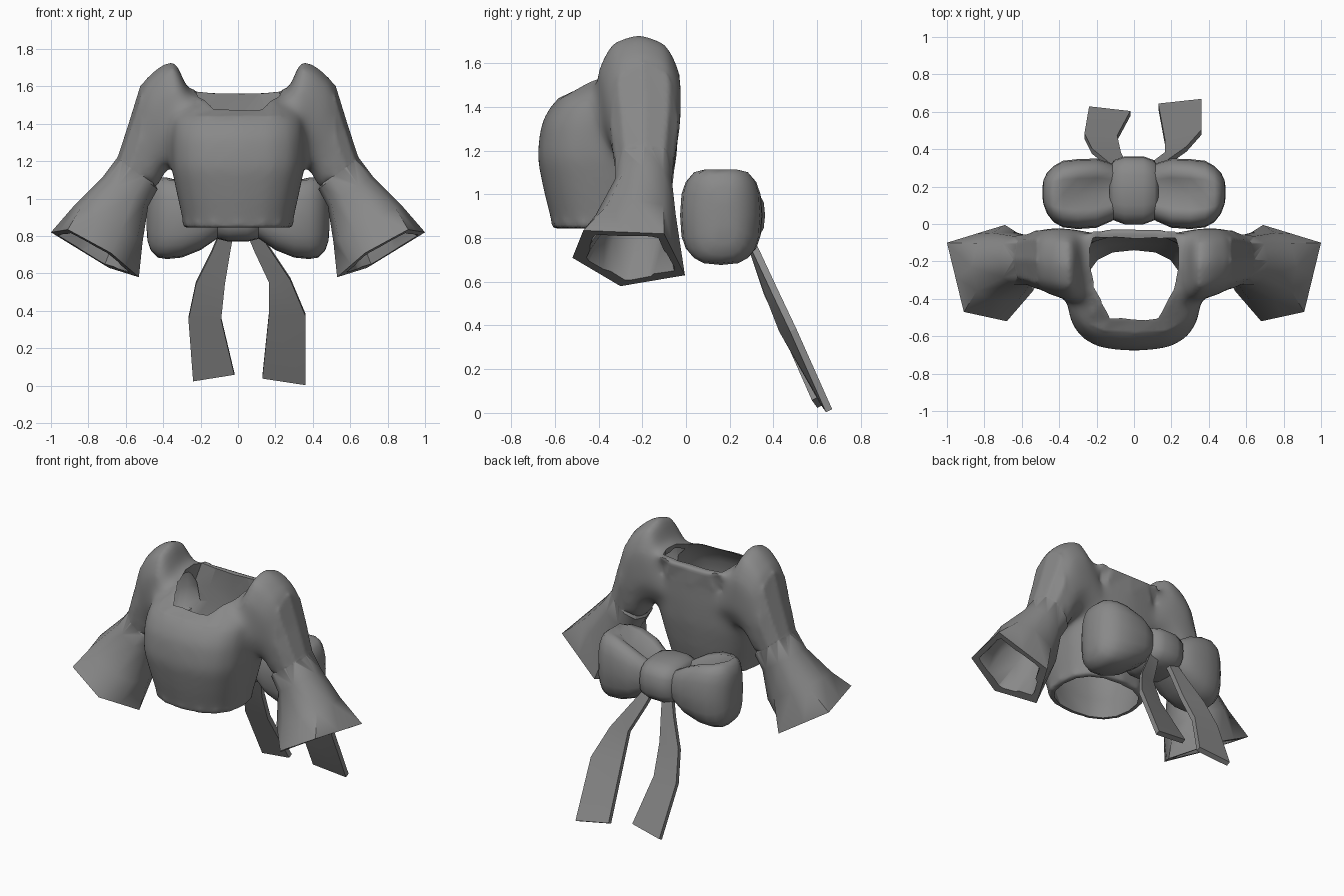
import bpy, bmesh
from math import sin, cos, pi, radians
from mathutils import Vector

if "Cube" in bpy.data.objects:
    bpy.data.objects.remove(bpy.data.objects["Cube"])

WALL = 0.03
cloth = bpy.data.materials.new("dark_cloth")
cloth.diffuse_color = (0.25, 0.25, 0.25, 1)
cloth.use_nodes = True
cloth.node_tree.nodes["Principled BSDF"].inputs["Base Color"].default_value = cloth.diffuse_color


def spow(v, e):
    return (abs(v) ** e) * (1 if v >= 0 else -1)


def inset(ring, d):
    c = sum(ring, Vector()) / len(ring)
    return [c + (p - c) * max(0.2, 1 - d / (p - c).length) for p in ring]


def loft(name, rings):
    """Closed solid through a list of equal-length point rings."""
    bm = bmesh.new()
    vs = [[bm.verts.new(p) for p in r] for r in rings]
    n = len(rings[0])
    for a, b in zip(vs, vs[1:]):
        for i in range(n):
            bm.faces.new((a[i], a[(i + 1) % n], b[(i + 1) % n], b[i]))
    bm.faces.new(vs[0])
    bm.faces.new(vs[-1])
    bmesh.ops.recalc_face_normals(bm, faces=bm.faces[:])
    me = bpy.data.meshes.new(name)
    bm.to_mesh(me)
    bm.free()
    me.materials.append(cloth)
    ob = bpy.data.objects.new(name, me)
    bpy.context.collection.objects.link(ob)
    return ob


def activate(ob):
    bpy.ops.object.select_all(action='DESELECT')
    ob.select_set(True)
    bpy.context.view_layer.objects.active = ob


def smooth(ob, angle):
    activate(ob)
    bpy.ops.object.shade_smooth_by_angle(angle=radians(angle))


def boolean(ob, other, op):
    activate(ob)
    m = ob.modifiers.new(op, 'BOOLEAN')
    m.operation, m.solver, m.object = op, 'EXACT', other
    bpy.ops.object.modifier_apply(modifier=m.name)
    bpy.data.objects.remove(other)


def flip(rings):
    return [[Vector((-p.x, p.y, p.z)) for p in r] for r in rings]


def both_sides(ob, rings, op):
    boolean(ob, loft("part_l", rings), op)
    boolean(ob, loft("part_r", flip(rings)), op)


def full(half):
    """Mirror a front-to-back half outline into a full ring."""
    h = [Vector(p) for p in half]
    return h + [Vector((-p.x, p.y, p.z)) for p in reversed(h[1:-1])]


# Bodice: z, half width, front y, back y, squareness
bodice_rings = []
for z, rx, y0, y1, n in [(0.845, 0.29, -0.61, -0.11, 2.4), (1.0, 0.325, -0.65, -0.07, 2.6),
                         (1.17, 0.36, -0.685, -0.04, 2.8), (1.33, 0.365, -0.665, -0.03, 2.8),
                         (1.43, 0.355, -0.605, -0.03, 2.8)]:
    half = []
    for k in range(9):
        t = -pi / 2 + pi * k / 8
        x = 0 if k in (0, 8) else rx * spow(cos(t), 2 / n)
        half.append((x, (y0 + y1) / 2 + (y1 - y0) / 2 * spow(sin(t), 2 / n), z))
    bodice_rings.append(full(half))
neck = full([(0, -0.51, 1.475), (0.13, -0.51, 1.475), (0.185, -0.43, 1.52), (0.245, -0.33, 1.55),
             (0.275, -0.2, 1.585), (0.275, -0.1, 1.585), (0.255, -0.04, 1.575),
             (0.14, -0.03, 1.565), (0, -0.03, 1.565)])
bodice_rings.append(neck)

# Sleeve: underside (x, z), top side (x, z), y range
sleeve_rings = []
for xi, zi, xo, zo, y0, y1 in [(0.20, 1.22, 0.25, 1.54, -0.42, -0.035),
                               (0.33, 1.18, 0.335, 1.75, -0.42, -0.02),
                               (0.37, 1.16, 0.42, 1.72, -0.40, -0.015),
                               (0.378, 1.16, 0.515, 1.63, -0.38, -0.015),
                               (0.39, 1.13, 0.58, 1.42, -0.355, -0.025),
                               (0.43, 1.05, 0.645, 1.22, -0.33, -0.05),
                               (0.48, 0.96, 0.72, 1.12, -0.33, -0.06),
                               (0.51, 0.77, 0.87, 0.97, -0.42, -0.04)]:
    a, b = Vector((xi, 0, zi)), Vector((xo, 0, zo))
    ring = []
    for k in range(10):
        t = 2 * pi * k / 10
        p = (a + b) / 2 + (b - a) / 2 * spow(cos(t), 0.85)
        p.y = (y0 + y1) / 2 + (y1 - y0) / 2 * spow(sin(t), 0.75)
        ring.append(p)
    sleeve_rings.append(ring)
# Five-cornered flared cuff
corners = [Vector(p) for p in [(1.0, -0.10, 0.82), (0.69, -0.005, 0.63), (0.53, -0.30, 0.58),
                               (0.68, -0.52, 0.71), (0.91, -0.47, 0.835)]]
cuff = []
for i in range(5):
    cuff += [(corners[i - 1] + corners[i]) / 2, corners[i]]
sleeve_rings.append(cuff)

# Bodice and upper sleeves, blended at the shoulders and armpits
top = loft("bodice_with_sleeves", bodice_rings + [inset(neck, 0.09)])
elbow = [p.lerp(q, 0.12) for p, q in zip(sleeve_rings[5], sleeve_rings[6])]
both_sides(top, sleeve_rings[:6] + [elbow], 'UNION')
activate(top)
m = top.modifiers.new("blend", 'REMESH')
m.mode, m.voxel_size = 'VOXEL', 0.014
bpy.ops.object.modifier_apply(modifier=m.name)
bm = bmesh.new()
bm.from_mesh(top.data)
soft = [v for v in bm.verts if 0.875 < v.co.z and v.co.x ** 2 < 0.27
        and (abs(v.co.x) > 0.23 or v.co.z < 1.44)]
for _ in range(45):
    bmesh.ops.smooth_vert(bm, verts=soft, factor=0.5,
                          use_axis_x=True, use_axis_y=True, use_axis_z=True)
bm.to_mesh(top.data)
bm.free()

# Flared lower sleeves
start = inset([p.lerp(q, 0.2) for p, q in zip(sleeve_rings[5], sleeve_rings[4])], 0.035)
both_sides(top, [start] + sleeve_rings[5:] + [inset(cuff, 0.09)], 'UNION')

# Hollow out body, neck and sleeves
body_in = [inset(r, WALL) for r in bodice_rings[:-1]]
body_in.insert(0, [p - Vector((0, 0, 0.1)) for p in body_in[0]])
body_in.append([p + Vector((0, 0, 0.02)) for p in inset(neck, 0.05)])
body_in.append([p + Vector((0, 0, 0.3)) for p in body_in[-1]])
boolean(top, loft("body_cut", body_in), 'DIFFERENCE')
sleeve_in = [inset(r, WALL + 0.015) for r in sleeve_rings]
sleeve_in[-1] = [p + Vector((0.05, -0.01, -0.08)) for p in inset(cuff, 0.025)]
both_sides(top, sleeve_in, 'DIFFERENCE')
smooth(top, 50)


def bow_rings(sections, crease):
    rings = []
    for x, yc, ry, rz, d in sections:
        ring = []
        for k in range(20):
            t = 2 * pi * k / 20
            y, z = spow(cos(t), 0.7), spow(sin(t), 0.7)
            dip = d * crease * max(0, 1 - abs(y) * 1.7) * (z > 0)
            ring.append(Vector((x, yc + ry * y, 0.905 + rz * z - dip)))
        rings.append(ring)
    return rings


# Bow loops with a fold along the top: x, centre y, half depth, half height, fold
loop = bow_rings([(0.05, 0.17, 0.10, 0.08, 0), (0.12, 0.17, 0.155, 0.125, 0.6),
                  (0.20, 0.165, 0.185, 0.18, 1), (0.30, 0.16, 0.187, 0.22, 1),
                  (0.38, 0.16, 0.178, 0.228, 0.5), (0.43, 0.16, 0.15, 0.22, 0.1),
                  (0.465, 0.165, 0.11, 0.185, 0), (0.484, 0.17, 0.065, 0.13, 0),
                  (0.49, 0.17, 0.025, 0.05, 0)], 0.10)
smooth(loft("bow_loop_l", loop), 70)
smooth(loft("bow_loop_r", flip(loop)), 70)

# Bow knot
knot = bow_rings([(-0.13, 0.18, 0.11, 0.09, 0), (-0.11, 0.18, 0.16, 0.12, 0),
                  (-0.05, 0.18, 0.182, 0.135, 0), (0.05, 0.18, 0.182, 0.135, 0),
                  (0.11, 0.18, 0.16, 0.12, 0), (0.13, 0.18, 0.11, 0.09, 0)], 0)
smooth(loft("bow_knot", knot), 60)


# Ribbon tails: left x, left y, right x, right y, left z, right z
def tail(name, rows):
    rings = []
    off = Vector((0, 0.014, 0.007))
    for xl, yl, xr, yr, zl, zr in rows:
        a, b = Vector((xl, yl, zl)), Vector((xr, yr, zr))
        rings.append([a - off, b - off, b + off, a + off])
    smooth(loft(name, rings), 20)


tail("ribbon_tail_right", [(0.04, 0.27, 0.10, 0.27, 0.84, 0.84),
                           (0.085, 0.31, 0.18, 0.33, 0.73, 0.72),
                           (0.165, 0.37, 0.28, 0.40, 0.56, 0.57),
                           (0.165, 0.44, 0.36, 0.49, 0.38, 0.38),
                           (0.13, 0.63, 0.36, 0.655, 0.045, 0.01)])
tail("ribbon_tail_left", [(-0.09, 0.27, -0.02, 0.27, 0.84, 0.84),
                          (-0.14, 0.32, -0.04, 0.31, 0.72, 0.73),
                          (-0.225, 0.39, -0.07, 0.37, 0.55, 0.55),
                          (-0.265, 0.47, -0.09, 0.46, 0.36, 0.36),
                          (-0.24, 0.615, -0.02, 0.59, 0.03, 0.065)])
